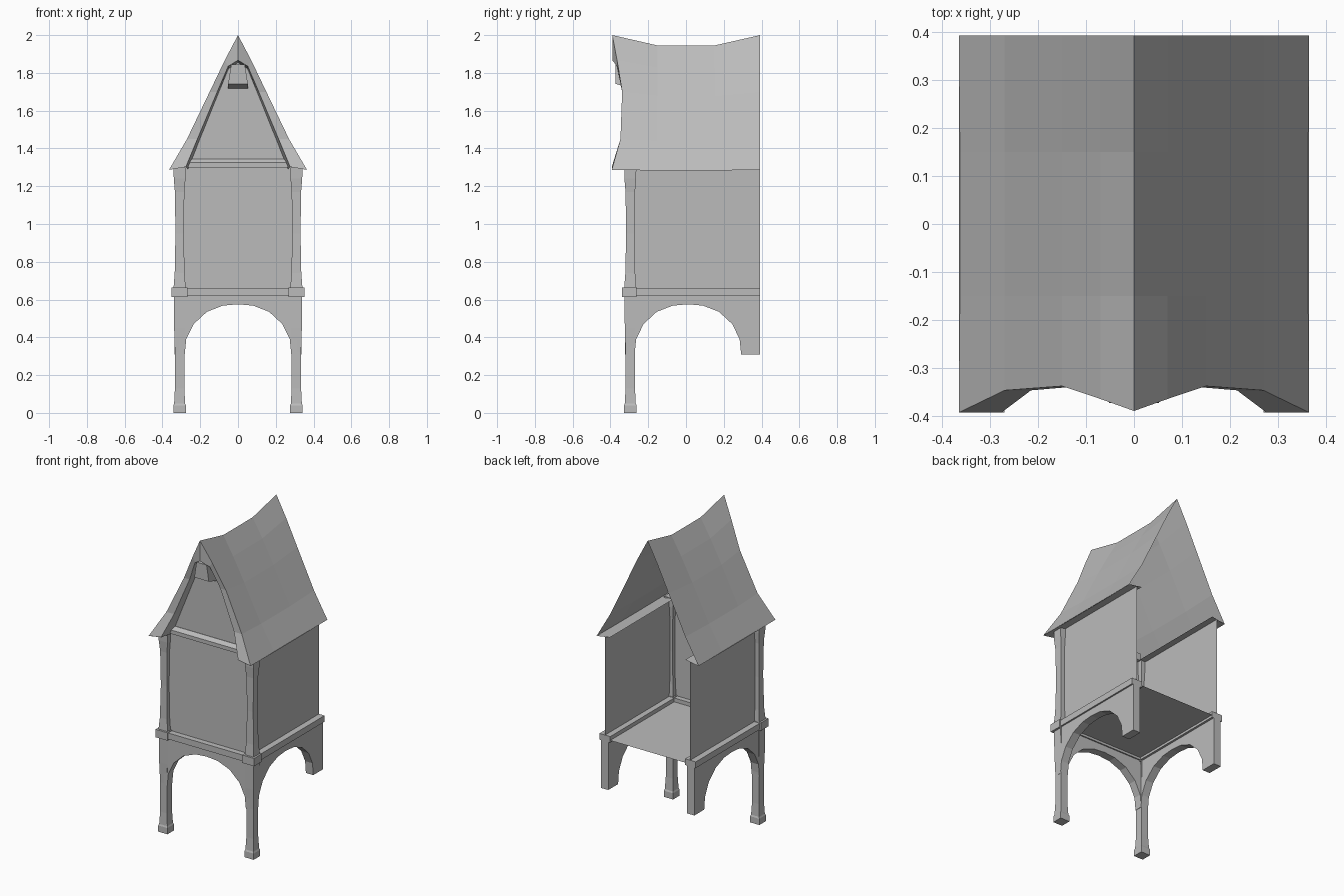
import bpy

if "Cube" in bpy.data.objects:
    bpy.data.objects.remove(bpy.data.objects["Cube"])

grey = bpy.data.materials.new("plain_grey")
grey.use_nodes = True
grey.diffuse_color = (0.5, 0.5, 0.5, 1)
grey.node_tree.nodes["Principled BSDF"].inputs["Base Color"].default_value = (0.5, 0.5, 0.5, 1)

BACK = 0.393
WALL_X, WALL_Y = 0.305, -0.295


def add(name, verts, faces, mirror=False):
    mesh = bpy.data.meshes.new(name)
    mesh.from_pydata(verts, [], faces)
    mesh.materials.append(grey)
    obj = bpy.data.objects.new(name, mesh)
    bpy.context.collection.objects.link(obj)
    if mirror:
        obj.modifiers.new("mirror", 'MIRROR')
    return obj


def loft(name, rings, caps=True, mirror=False):
    """Skin a stack of equal closed rings."""
    n = len(rings[0])
    verts = [p for ring in rings for p in ring]
    faces = [(r * n + i, r * n + (i + 1) % n, (r + 1) * n + (i + 1) % n, (r + 1) * n + i)
             for r in range(len(rings) - 1) for i in range(n)]
    if caps:
        faces += [tuple(reversed(range(n))), tuple(range(len(verts) - n, len(verts)))]
    return add(name, verts, faces, mirror)


def sheet(name, rows, mirror=False):
    """Skin open rows of points."""
    n = len(rows[0])
    verts = [p for row in rows for p in row]
    faces = [(r * n + i, r * n + i + 1, (r + 1) * n + i + 1, (r + 1) * n + i)
             for r in range(len(rows) - 1) for i in range(n - 1)]
    return add(name, verts, faces, mirror)


def rect(x0, x1, y0, y1, z):
    return [(x0, y0, z), (x1, y0, z), (x1, y1, z), (x0, y1, z)]


def box(name, x0, x1, y0, y1, z0, z1, mirror=False):
    return loft(name, [rect(x0, x1, y0, y1, z0), rect(x0, x1, y0, y1, z1)], mirror=mirror)


def post(name, sections):
    cx, cy = 0.309, WALL_Y
    loft(name, [rect(cx - h, cx + h, cy - h, cy + h, z) for z, h in sections], mirror=True)


# legs with feet, and the corner posts above them
post("front_leg", [(0, .033), (.04, .033), (.05, .029), (.13, .025), (.32, .025), (.45, .029), (.62, .031)])
post("corner_post", [(.65, .033), (.74, .026), (.95, .022), (1.17, .025), (1.24, .031), (1.3, .032)])
box("belt_corner", .268, .353, -.34, -.262, .613, .664, True)

# arched panels between the legs
half_arch = [(.282, .31), (.274, .39), (.235, .47), (.165, .535), (.08, .568)]
arch = [(-u, z) for u, z in half_arch] + [(0, .575)] + half_arch[::-1]
front = [(-.31, .31)] + arch + [(.31, .31), (.31, .63), (-.31, .63)]
loft("front_arch", [[(u, y, z) for u, z in front] for y in (-.322, -.27)])
side = [(-.3, .31)] + [(u + .01, z) for u, z in arch] + [(BACK, .31), (BACK, .63), (-.3, .63)]
loft("side_arch", [[(x, u, z) for u, z in side] for x in (.282, .335)], mirror=True)

# belt beams and floor
box("side_belt", .268, .345, -.3, BACK, .62, .66, True)
box("front_belt", -.3, .3, -.332, -.262, .62, .66)
sheet("floor", [[(x, y, .635) for y in (-.28, BACK)] for x in (-.28, .28)])

# roof sheet: sagging ridge, flared eaves, curved front edge
# each row: x, z, front edge y, sag
outer = [(0, 2, -.39, .055), (.07, 1.867, -.365, .04), (.15, 1.7, -.338, .022),
         (.27, 1.45, -.347, .008), (.365, 1.287, -.393, .004)]
sheet("roof", [[(x, fy, z), (x, -.15, z - sag), (x, .15, z - sag), (x, BACK, z)]
               for x, z, fy, sag in outer], True)

# thick front rim of the roof and its return to the gable
inner = [(0, 1.867), (.052, 1.835), (.11, 1.7), (.215, 1.45), (.276, 1.302)]
sheet("roof_rim", [[(o[0], o[2], o[1]), (i[0], o[2], i[1]), (i[0] * .96, WALL_Y, i[1] - .012)]
                   for o, i in zip(outer, inner)], True)
sheet("eave_underside", [[(.365, y, 1.286), (.27, y, 1.302)] for y in (-.393, BACK)], True)

# walls, open at the back
gable = [(x, z) for x, z in inner]
outline = [(-.3, .64), (.3, .64), (.3, 1.3)] + gable[::-1] + [(-x, z) for x, z in gable[1:]] + [(-.3, 1.3)]
add("front_wall", [(x, WALL_Y, z) for x, z in outline], [tuple(range(len(outline)))])
sheet("side_wall", [[(WALL_X, y, z) for z in (.64, 1.296)] for y in (WALL_Y, BACK)], True)

# chamfered beam under the gable
beam = [(-.27, 1.3), (-.318, 1.3), (-.318, 1.325), (-.297, 1.345), (-.27, 1.345)]
loft("gable_beam", [[(x, y, z) for y, z in beam] for x in (-.275, .275)])

# tapered beam end below the peak
loft("hoist_beam", [[(-.052, -.373, 1.742), (.052, -.373, 1.742), (.052, -.29, 1.715), (-.052, -.29, 1.715)],
                    rect(-.036, .036, -.373, -.29, 1.845)])

# consistent outward faces
import bmesh
for obj in bpy.context.collection.objects:
    if obj.type == 'MESH' and obj.data.materials[:] == [grey]:
        bm = bmesh.new()
        bm.from_mesh(obj.data)
        bmesh.ops.recalc_face_normals(bm, faces=bm.faces)
        bm.to_mesh(obj.data)
        bm.free()
